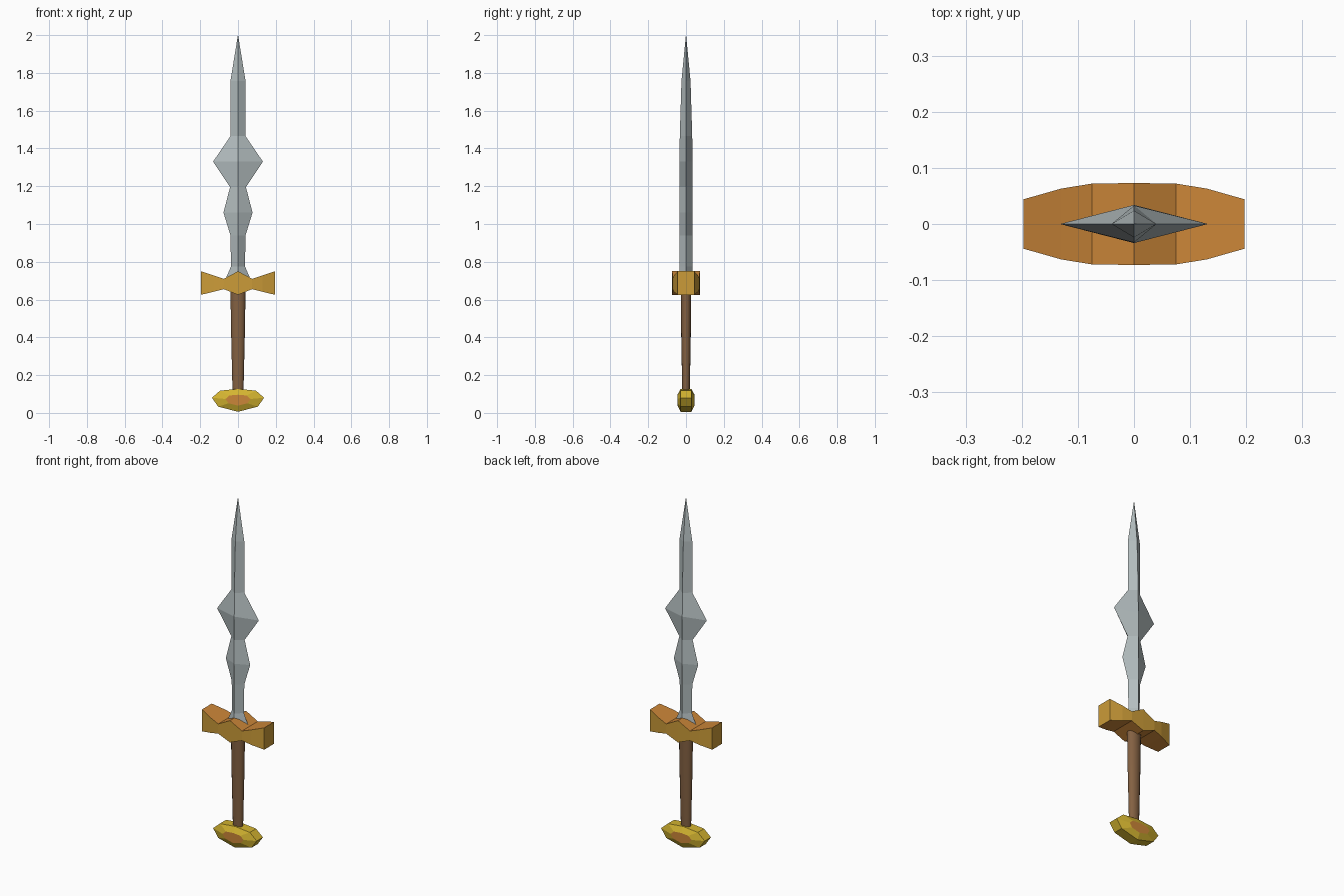
import bpy, bmesh, math

cube = bpy.data.objects.get("Cube")
if cube:
    bpy.data.objects.remove(cube)


def material(name, rgb):
    m = bpy.data.materials.new(name)
    m.use_nodes = True
    m.diffuse_color = (*rgb, 1)
    m.node_tree.nodes["Principled BSDF"].inputs["Base Color"].default_value = (*rgb, 1)
    return m


steel = material("steel", (0.46, 0.52, 0.53))
gold = material("gold", (0.60, 0.33, 0.04))
copper = material("copper", (0.60, 0.24, 0.04))
yellow = material("yellow gold", (0.66, 0.46, 0.03))
leather = material("brown leather", (0.23, 0.12, 0.055))


def loft(name, rings, mats, rule=None):
    """Skin equal-sized rings of points, close both ends, colour faces by rule."""
    bm = bmesh.new()
    loops = [[bm.verts.new(p) for p in ring] for ring in rings]
    n = len(loops[0])
    for a, b in zip(loops, loops[1:]):
        for i in range(n):
            j = (i + 1) % n
            bm.faces.new((a[i], a[j], b[j], b[i]))
    bm.faces.new(loops[0])
    bm.faces.new(loops[-1])
    bmesh.ops.remove_doubles(bm, verts=bm.verts, dist=0.0001)
    bmesh.ops.recalc_face_normals(bm, faces=bm.faces)
    bm.normal_update()
    if rule:
        for f in bm.faces:
            f.material_index = rule(f)
    mesh = bpy.data.meshes.new(name)
    bm.to_mesh(mesh)
    bm.free()
    for m in mats:
        mesh.materials.append(m)
    ob = bpy.data.objects.new(name, mesh)
    bpy.context.collection.objects.link(ob)
    return ob


def ellipse(z, rx, ry, n):
    turns = [2 * math.pi * i / n for i in range(n)]
    return [(rx * math.cos(t), ry * math.sin(t), z) for t in turns]


# Blade: diamond sections as (height, half width, half depth)
blade = [(0.70, 0.07, 0.034), (0.775, 0.037, 0.034), (0.94, 0.040, 0.034),
         (1.06, 0.077, 0.034), (1.195, 0.042, 0.034), (1.33, 0.132, 0.034),
         (1.465, 0.040, 0.033), (1.757, 0.040, 0.024), (2.0, 0.0005, 0.0005)]
loft("blade", [ellipse(*s, 4) for s in blade], [steel])

# Guard: box sections as (x, bottom, top, half depth), mirrored across x
half = [(0, 0.625, 0.75, 0.073), (0.075, 0.655, 0.71, 0.072),
        (0.13, 0.641, 0.728, 0.063), (0.197, 0.625, 0.75, 0.044)]
guard = [(-x, b, t, d) for x, b, t, d in half[:0:-1]] + half
loft("guard", [[(x, -d, b), (x, d, b), (x, d, t), (x, -d, t)] for x, b, t, d in guard],
     [gold, copper], lambda f: int(abs(f.normal.z) > 0.5))

# Grip: oval handle tapering toward the pommel
grip = loft("grip", [ellipse(0.11, 0.029, 0.020, 16), ellipse(0.45, 0.037, 0.026, 16),
                     ellipse(0.66, 0.040, 0.028, 16)], [leather])
bpy.context.view_layer.objects.active = grip
grip.select_set(True)
bpy.ops.object.shade_smooth_by_angle(angle=math.radians(40))

# Pommel: bevelled medallion with a copper face on each side
side = [(0.095, 0.118), (0.138, 0.080), (0.105, 0.033)]
outline = [(0, 0.127)] + side + [(0, 0.006)] + [(-x, z) for x, z in side[::-1]]
mid = 0.068
loft("pommel", [[(x * s, y, mid + (z - mid) * s) for x, z in outline]
                for y, s in [(-0.045, 0.48), (-0.028, 1), (0.028, 1), (0.045, 0.48)]],
     [yellow, copper], lambda f: int(abs(f.normal.y) > 0.99))
